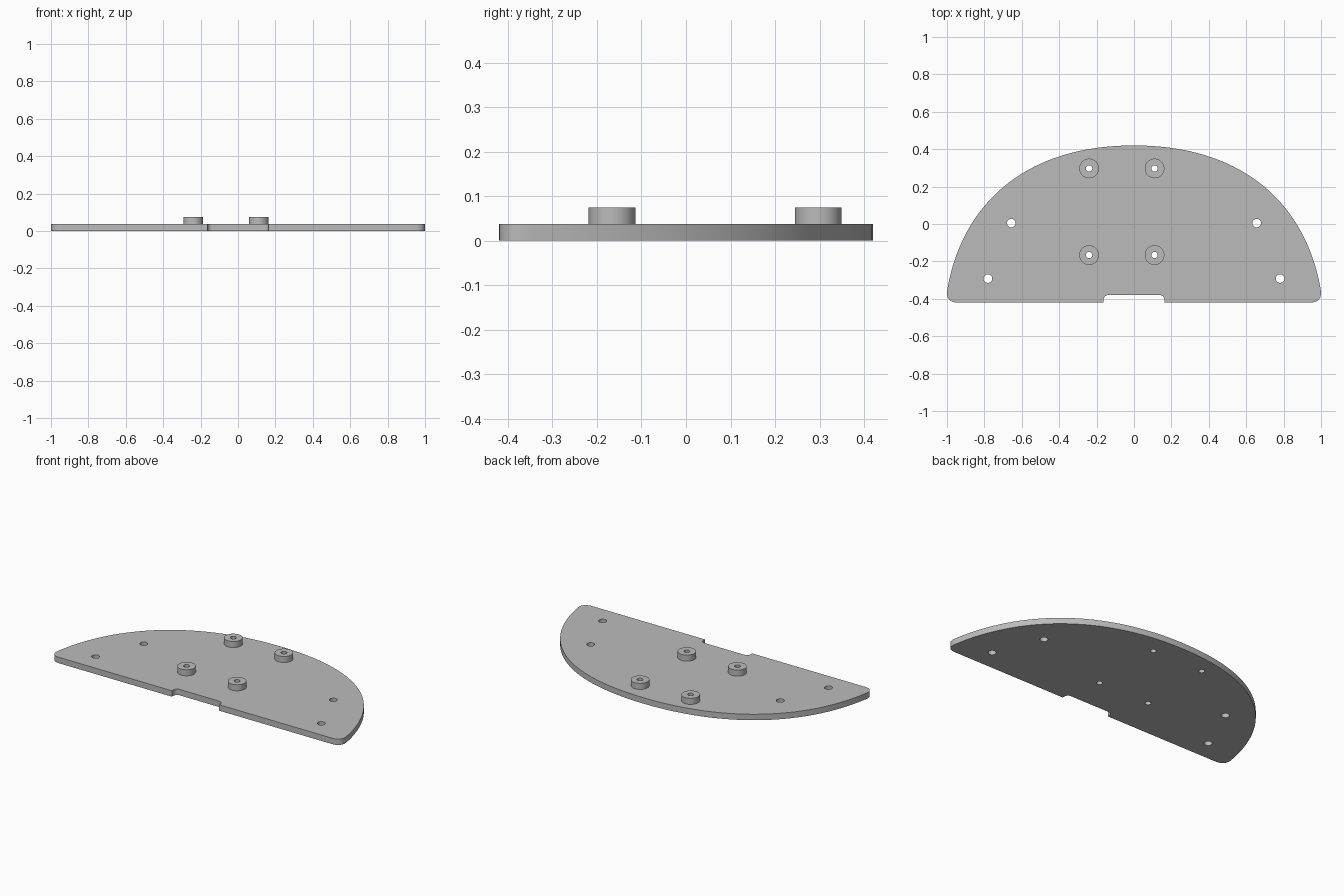
import bpy, bmesh, math

if "Cube" in bpy.data.objects:
    bpy.data.objects.remove(bpy.data.objects["Cube"])

PLATE_T = 0.037
BOSS_TOP = 0.075

grey = bpy.data.materials.new("plain grey")
grey.diffuse_color = (0.5, 0.5, 0.5, 1)
grey.use_nodes = True
grey.node_tree.nodes["Principled BSDF"].inputs["Base Color"].default_value = grey.diffuse_color


def circle(cx, cy, r, n=32):
    return [(cx + r * math.cos(2 * math.pi * i / n),
             cy + r * math.sin(2 * math.pi * i / n)) for i in range(n)]


def bezier(p0, p1, p2, p3, n):
    pts = []
    for i in range(n + 1):
        t = i / n
        s = 1 - t
        w = (s**3, 3 * s * s * t, 3 * s * t * t, t**3)
        pts.append(tuple(sum(k * p[a] for k, p in zip(w, (p0, p1, p2, p3)))
                         for a in (0, 1)))
    return pts


def extruded(name, loops, z0, z1):
    """Solid from an outer loop and any hole loops."""
    bm = bmesh.new()
    edges = []
    for loop in loops:
        vs = [bm.verts.new((x, y, z0)) for x, y in loop]
        edges += [bm.edges.new((vs[i - 1], vs[i])) for i in range(len(vs))]
    bmesh.ops.triangle_fill(bm, use_beauty=True, use_dissolve=False,
                            edges=edges, normal=(0, 0, 1))
    res = bmesh.ops.extrude_face_region(bm, geom=bm.faces[:],
                                        use_keep_orig=True)
    top = [g for g in res["geom"] if isinstance(g, bmesh.types.BMVert)]
    bmesh.ops.translate(bm, verts=top, vec=(0, 0, z1 - z0))
    bmesh.ops.recalc_face_normals(bm, faces=bm.faces[:])
    me = bpy.data.meshes.new(name)
    bm.to_mesh(me)
    bm.free()
    me.materials.append(grey)
    ob = bpy.data.objects.new(name, me)
    bpy.context.collection.objects.link(ob)
    bpy.ops.object.select_all(action='DESELECT')
    ob.select_set(True)
    bpy.context.view_layer.objects.active = ob
    bpy.ops.object.shade_smooth_by_angle(angle=math.radians(30))
    return ob


# Right half of the outline: domed edge, rounded corner, shallow notch
half = bezier((0, 0.42), (0.61, 0.42), (0.925, 0.08), (0.998, -0.35), 40)
half += bezier((0.998, -0.35), (1.007, -0.395), (0.985, -0.42),
               (0.945, -0.42), 8)[1:]
half.append((0.163, -0.42))
half += [(0.138 + 0.025 * math.cos(a), -0.405 + 0.025 * math.sin(a))
         for a in (math.radians(d) for d in range(0, 91, 15))]
outline = half + [(-x, y) for x, y in reversed(half[1:])]

# Plate with mounting holes
bosses = [(x, y) for x in (-0.24, 0.11) for y in (-0.166, 0.297)]
side_holes = [(s * x, y) for s in (-1, 1)
              for x, y in ((0.656, 0.005), (0.781, -0.292))]
holes = [circle(x, y, 0.017) for x, y in bosses]
holes += [circle(x, y, 0.023) for x, y in side_holes]
extruded("base_plate", [outline] + holes, 0, PLATE_T)

# Raised standoffs
for i, (x, y) in enumerate(bosses):
    extruded(f"standoff_{i + 1}",
             [circle(x, y, 0.0525, 48), circle(x, y, 0.017)],
             PLATE_T, BOSS_TOP)
